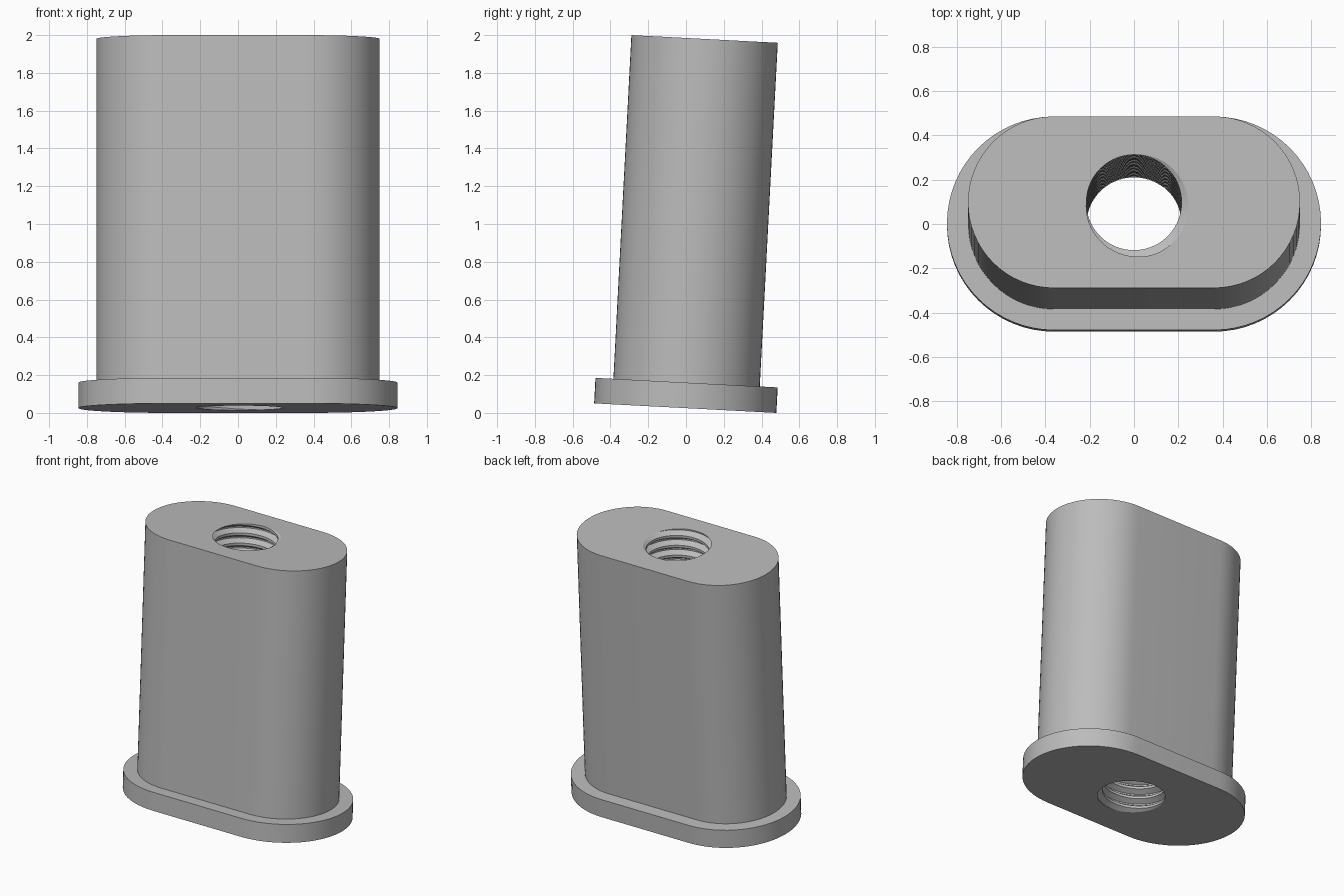
import bpy, bmesh, math
from mathutils import Matrix

cube = bpy.data.objects.get("Cube")
if cube:
    bpy.data.objects.remove(cube)

HEIGHT, FLANGE, HALF_STRAIGHT = 1.957, 0.135, 0.362
BODY_R, FLANGE_R = 0.388, 0.483
MINOR_R, MAJOR_R, PITCH = 0.215, 0.253, 0.075
TILT = math.radians(3)
SEGS, ARC = 72, 32
# start of each part of the thread tooth, as a fraction of the pitch, with its radius
TOOTH = [(0.0, MINOR_R), (0.25, MINOR_R), (0.56, MAJOR_R), (0.69, MAJOR_R), (1.0, MINOR_R)]
SHIFT = HEIGHT - PITCH / 2


def tooth_radius(phase):
    phase %= 1.0
    for (a, ra), (b, rb) in zip(TOOTH, TOOTH[1:]):
        if phase <= b:
            return ra + (rb - ra) * (phase - a) / (b - a)


def slot_ring(bm, radius, z):
    """Rounded slot outline at one height."""
    ring = []
    for side in (1, -1):
        for i in range(ARC + 1):
            a = -math.pi / 2 + math.pi * i / ARC
            ring.append(bm.verts.new((side * (HALF_STRAIGHT + radius * math.cos(a)),
                                      side * radius * math.sin(a), z)))
    return ring


def skin(bm, low, high, closed=True):
    n = len(low)
    for i in range(n if closed else n - 1):
        j = (i + 1) % n
        bm.faces.new((low[i], low[j], high[j], high[i]))


bm = bmesh.new()

# Outer shell: flange wall, ledge and body wall
rings = [slot_ring(bm, r, z) for r, z in
         ((FLANGE_R, 0), (FLANGE_R, FLANGE), (BODY_R, FLANGE), (BODY_R, HEIGHT))]
for low, high in zip(rings, rings[1:]):
    skin(bm, low, high)

# Threaded bore: rows follow the helix and are trimmed flat at both ends
turns = int(HEIGHT / PITCH) + 3
previous = None
for turn in range(-turns, 3):
    for u, _ in TOOTH[:-1]:
        row = []
        for i in range(SEGS + 1):
            frac = i / SEGS
            z = SHIFT + PITCH * (turn + u + frac)
            z = min(max(z, 0.0), HEIGHT)
            r = tooth_radius((z - SHIFT) / PITCH - frac)
            a = 2 * math.pi * frac
            row.append(bm.verts.new((r * math.cos(a), r * math.sin(a), z)))
        if previous:
            skin(bm, previous, row, closed=False)
        previous = row

# Collapse the trimmed rows, then drop the flat leftovers
bmesh.ops.remove_doubles(bm, verts=bm.verts, dist=0.00005)
flat = [f for f in bm.faces if f.calc_area() < 1e-9]
bmesh.ops.delete(bm, geom=flat, context='FACES')
bmesh.ops.delete(bm, geom=[e for e in bm.edges if not e.link_faces], context='EDGES')
bmesh.ops.delete(bm, geom=[v for v in bm.verts if not v.link_edges], context='VERTS')

# End faces around the bore
for z, up in ((0.0, -1), (HEIGHT, 1)):
    rim = [e for e in bm.edges if e.is_boundary
           and all(abs(v.co.z - z) < 1e-4 for v in e.verts)]
    bmesh.ops.triangle_fill(bm, edges=rim, use_beauty=True, normal=(0, 0, up))
bmesh.ops.recalc_face_normals(bm, faces=bm.faces)

# Lean the part back and stand it on the floor
bm.transform(Matrix.Translation((0, -0.004, FLANGE_R * math.sin(TILT)))
             @ Matrix.Rotation(-TILT, 4, 'X'))

mesh = bpy.data.meshes.new("flanged_insert")
bm.to_mesh(mesh)
bm.free()
insert = bpy.data.objects.new("flanged_insert", mesh)
bpy.context.collection.objects.link(insert)

grey = bpy.data.materials.new("plain grey")
grey.use_nodes = True
colour = (0.5, 0.5, 0.5, 1)
grey.diffuse_color = colour
grey.node_tree.nodes["Principled BSDF"].inputs["Base Color"].default_value = colour
mesh.materials.append(grey)

bpy.ops.object.select_all(action='DESELECT')
insert.select_set(True)
bpy.context.view_layer.objects.active = insert
bpy.ops.object.shade_smooth_by_angle(angle=math.radians(30))
